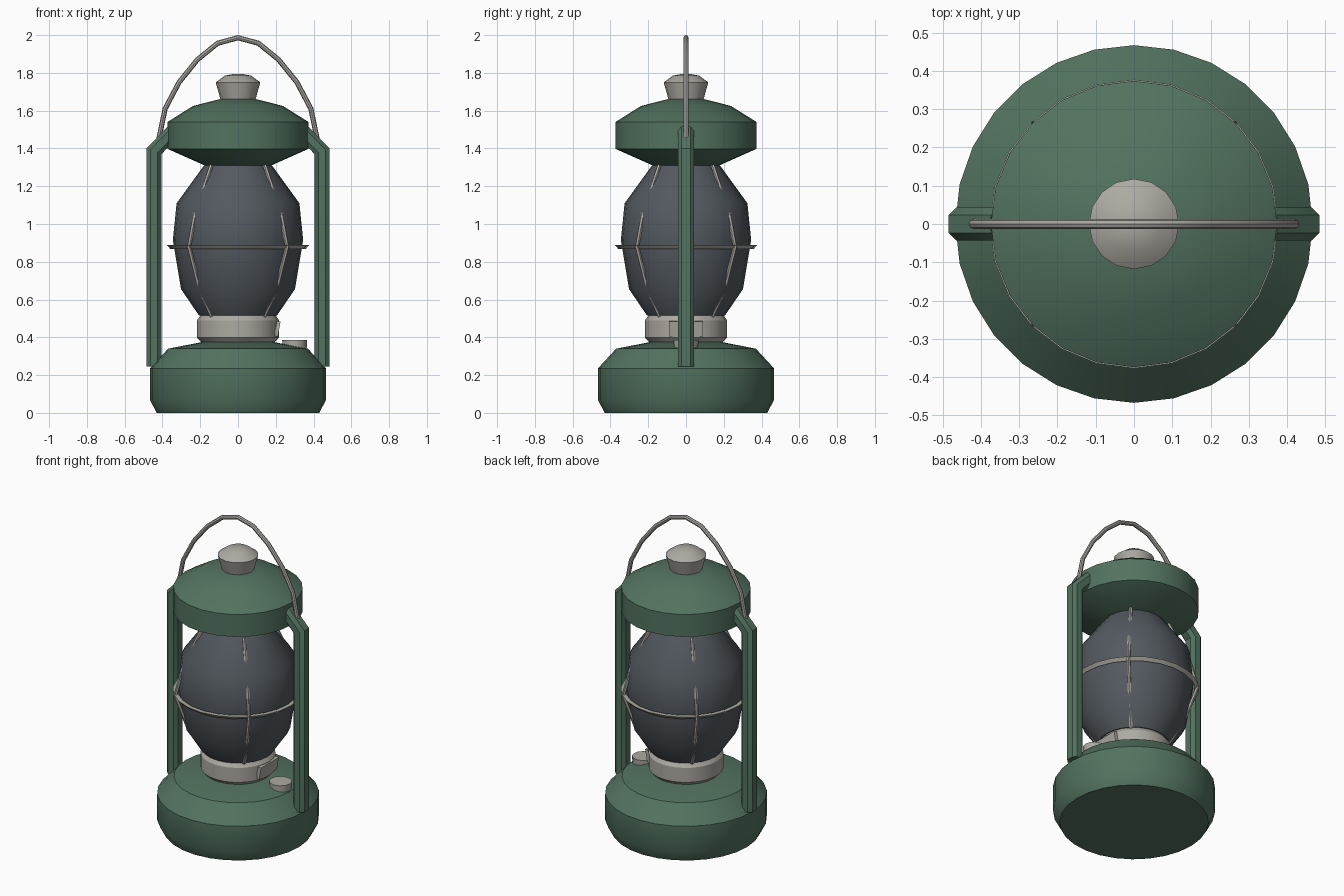
import bpy
import bmesh
from math import sin, cos, pi, radians
from mathutils import Matrix, Vector

default = bpy.data.objects.get("Cube")
if default:
    bpy.data.objects.remove(default, do_unlink=True)


def make_material(name, rgb):
    mat = bpy.data.materials.new(name)
    mat.use_nodes = True
    color = (*rgb, 1.0)
    mat.diffuse_color = color
    mat.node_tree.nodes["Principled BSDF"].inputs["Base Color"].default_value = color
    return mat


green = make_material("green_enamel", (0.085, 0.17, 0.115))
glass = make_material("smoked_glass", (0.085, 0.10, 0.115))
metal = make_material("dull_metal", (0.42, 0.40, 0.36))


def finish(name, bm, mat, matrix=None):
    """Turn a bmesh into a smooth object with sharp creases."""
    bmesh.ops.recalc_face_normals(bm, faces=bm.faces)
    if matrix:
        bm.transform(matrix)
    mesh = bpy.data.meshes.new(name)
    bm.to_mesh(mesh)
    bm.free()
    mesh.materials.append(mat)
    mesh.shade_smooth()
    mesh.set_sharp_from_angle(angle=radians(32))
    obj = bpy.data.objects.new(name, mesh)
    bpy.context.collection.objects.link(obj)
    return obj


def bridge(bm, a, b):
    for i in range(len(a)):
        j = (i + 1) % len(a)
        bm.faces.new((a[i], a[j], b[j], b[i]))


def lathe(name, profile, sides, mat, closed=False, matrix=None):
    """Revolve (radius, height) points about z; closed profiles make rings."""
    bm = bmesh.new()
    rings = []
    for r, z in profile:
        angles = [2 * pi * i / sides for i in range(sides)]
        rings.append([bm.verts.new((r * cos(a), r * sin(a), z)) for a in angles])
    for low, high in zip(rings, rings[1:]):
        bridge(bm, low, high)
    if closed:
        bridge(bm, rings[-1], rings[0])
    else:
        bm.faces.new(rings[0])
        bm.faces.new(rings[-1])
    return finish(name, bm, mat, matrix)


def sweep(name, path, section, mat, turn=0.0):
    """Sweep a section along a path in the xz plane with mitred bends."""
    pts = [Vector(p) for p in path]
    dirs = [(b - a).normalized() for a, b in zip(pts, pts[1:])]
    bm = bmesh.new()
    rings = []
    for i, p in enumerate(pts):
        before, after = dirs[max(i - 1, 0)], dirs[min(i, len(dirs) - 1)]
        tangent = (before + after).normalized()
        side = Vector((tangent.y, -tangent.x)) / tangent.dot(after)
        rings.append([bm.verts.new((p.x + side.x * u, v, p.y + side.y * u))
                      for u, v in section])
    for a, b in zip(rings, rings[1:]):
        bridge(bm, a, b)
    bm.faces.new(rings[0])
    bm.faces.new(rings[-1])
    return finish(name, bm, mat, Matrix.Rotation(turn, 4, 'Z'))


def round_section(radius, sides):
    return [(radius * cos(2 * pi * i / sides), radius * sin(2 * pi * i / sides))
            for i in range(sides)]


# Fuel tank, burner collar, globe, hood and chimney
lathe("fuel_tank", [(0.43, 0), (0.467, 0.07), (0.467, 0.235), (0.37, 0.34),
                    (0.19, 0.375)], 28, green)
lathe("burner_collar", [(0.18, 0.36), (0.217, 0.398), (0.217, 0.49),
                        (0.198, 0.518)], 24, metal)
lathe("globe", [(0.206, 0.515), (0.302, 0.656), (0.345, 0.915), (0.325, 1.11),
                (0.18, 1.31)], 24, glass)
lathe("hood", [(0.165, 1.305), (0.374, 1.398), (0.374, 1.54), (0.238, 1.625),
               (0.08, 1.665)], 24, green)
lathe("chimney_cap", [(0.09, 1.65), (0.118, 1.75), (0.07, 1.785),
                      (0.02, 1.795)], 16, metal)

# Filler cap and wick lever
lathe("filler_cap", [(0.062, 0.31), (0.066, 0.386)], 12, metal,
      matrix=Matrix.Translation((0.3, 0, 0)))
bm = bmesh.new()
bmesh.ops.create_cube(bm, size=1.0)
finish("wick_lever", bm, metal,
       Matrix.Translation((0.208, 0, 0.445)) @ Matrix.Rotation(radians(10), 4, 'Y')
       @ Matrix.Diagonal((0.02, 0.18, 0.08, 1)))

# Wire guard around the globe
lathe("guard_ring", [(0.377, 0.888), (0.358, 0.868), (0.35, 0.888)], 24, metal,
      closed=True)
guard_path = [(0.19, 0.5), (0.287, 0.655), (0.367, 0.88), (0.32, 1.06), (0.2, 1.31)]
for i in range(4):
    sweep(f"guard_wire_{i + 1}", guard_path, round_section(0.011, 6), metal,
          pi / 4 + i * pi / 2)

# Side frame tubes with chamfered section
hx, hy, c = 0.039, 0.043, 0.02
tube = [(hx, c - hy), (hx, hy - c), (hx - c, hy), (c - hx, hy),
        (-hx, hy - c), (-hx, c - hy), (c - hx, -hy), (hx - c, -hy)]
frame_path = [(0.445, 0.245), (0.445, 1.385), (0.345, 1.488)]
for name, turn in (("left_frame_tube", 0), ("right_frame_tube", pi)):
    sweep(name, frame_path, tube, green, turn)

# Carrying bail
half = [(0.421, 1.44), (0.386, 1.61), (0.312, 1.75), (0.215, 1.87), (0.108, 1.957)]
bail_path = half + [(0, 1.986)] + [(-x, z) for x, z in reversed(half)]
sweep("carrying_bail", bail_path, round_section(0.0135, 8), metal)
